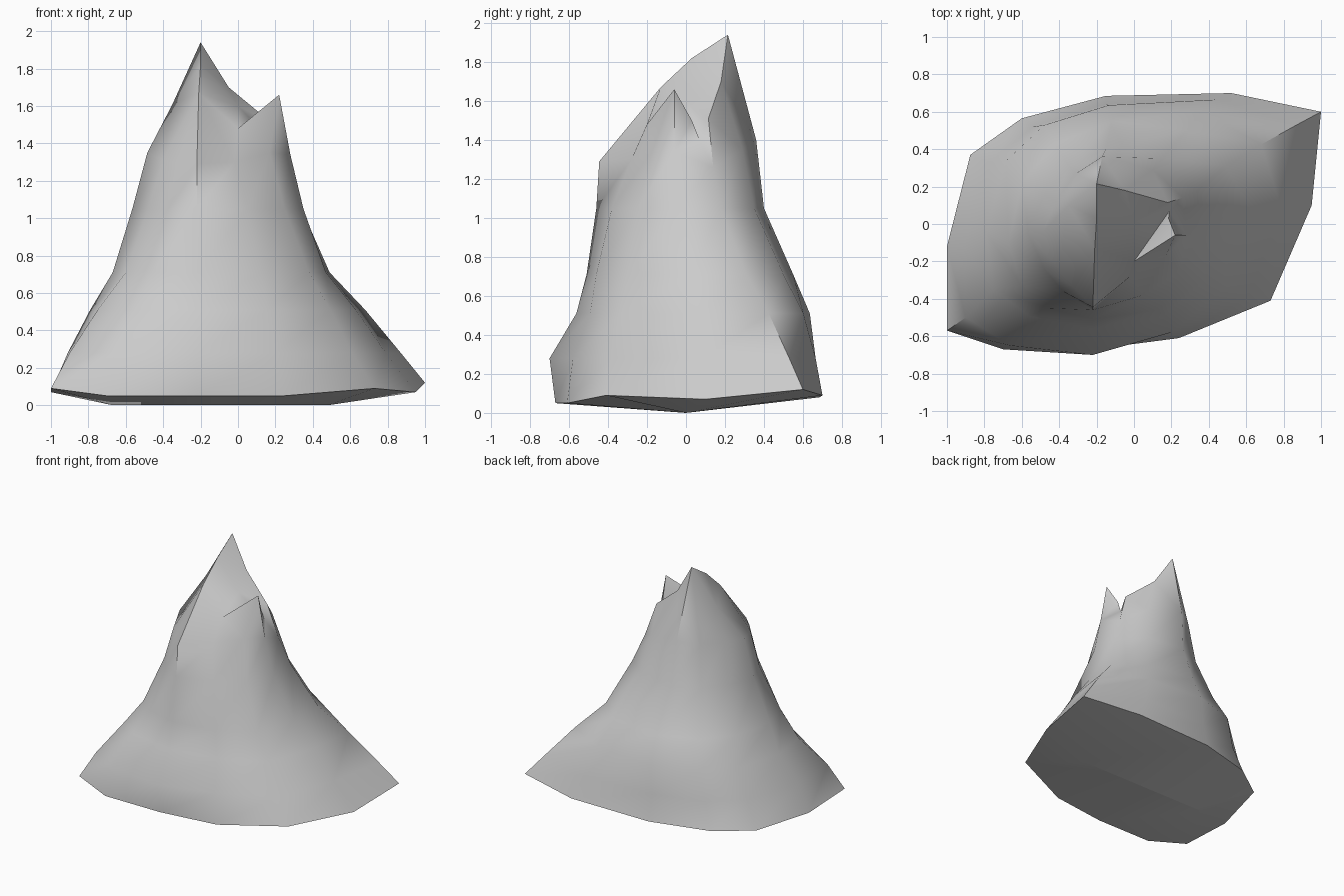
import bpy, bmesh

if "Cube" in bpy.data.objects:
    bpy.data.objects.remove(bpy.data.objects["Cube"])

# Horizontal outlines of the rock, 12 points each, counter-clockwise from front left
base = [(-1, -.57, .09), (-.7, -.67, .05), (-.22, -.67, .05), (.24, -.61, .05),
        (.73, -.41, .09), (.95, .1, .07), (1, .6, .12), (.52, .7, .09),
        (-.15, .685, .08), (-.6, .565, .08), (-.875, .37, .08), (-1, -.12, .07)]
foot = [(-.9, -.5), (-.66, -.65), (-.22, -.7), (.2, -.58), (.61, -.39), (.79, .08),
        (.87, .53), (.44, .665), (-.15, .64), (-.54, .52), (-.77, .33), (-.91, -.12)]
waist = [(-.6, -.33), (-.46, -.45), (-.22, -.51), (.12, -.46), (.38, -.3), (.47, .03),
         (.49, .31), (.28, .5), (-.12, .55), (-.42, .43), (-.6, .22), (-.67, -.1)]
chest = [(-.48, -.24), (-.38, -.36), (-.22, -.46), (.05, -.38), (.25, -.25), (.35, -.05),
         (.34, .18), (.15, .35), (-.15, .4), (-.35, .31), (-.48, .15), (-.565, -.05)]
shoulder = [(-.4, -.24, 1.31), (-.32, -.34, 1.3), (-.22, -.445, 1.29), (-.02, -.28, 1.3),
            (.17, -.17, 1.35), (.28, -.06, 1.34), (.26, .14, 1.26), (.1, .29, 1.35),
            (-.17, .36, 1.4), (-.31, .27, 1.38), (-.42, .12, 1.36), (-.485, -.04, 1.35)]


def level(outline, z):
    return [(x, y, z) for x, y in outline]


bulge = [((a[0] + b[0]) / 2, (a[1] + b[1]) / 2 + .035 * (1 - a[0]), .51)
         for a, b in zip(foot, waist)]
keel = [(max(-.67, min(.48, x)), 0, 0) for x, y, z in base]
layers = [keel, base, level(foot, .28), bulge, level(waist, .71), level(chest, 1.05), shoulder]

# Loft the body
bm = bmesh.new()
rings = [[bm.verts.new(p) for p in layer] for layer in layers]
for lo, hi in zip(rings, rings[1:]):
    for i in range(12):
        j = (i + 1) % 12
        bm.faces.new((lo[i], lo[j], hi[j], hi[i]))
bm.faces.new(rings[0])

# Summit points: tall peak and ridge, back rim, small front flake and the cleft between
top = rings[-1]
peak = bm.verts.new((-.2, .215, 1.94))
ridge_hi = bm.verts.new((-.2, .03, 1.82))
ridge_lo = bm.verts.new((-.21, -.13, 1.67))
west = bm.verts.new((-.35, .1, 1.61))
wall = bm.verts.new((0, .01, 1.6))
rim = bm.verts.new((-.05, .18, 1.7))
rim_end = bm.verts.new((.18, .115, 1.51))
flake = bm.verts.new((.22, -.06, 1.66))
flake_l = bm.verts.new((0, -.2, 1.48))
flake_r = bm.verts.new((.185, .03, 1.5))
cleft = bm.verts.new((.19, .07, 1.4))


def fan(hub, *rim_points):
    for a, b in zip(rim_points, rim_points[1:]):
        bm.faces.new((hub, a, b))


# West side and back of the tall peak
fan(ridge_lo, top[2], top[1], top[0], west, ridge_hi)
fan(west, top[0], top[11], top[10], top[9], peak, ridge_hi)
fan(peak, top[9], top[8], rim, ridge_hi)
fan(top[7], top[8], rim, rim_end, top[6])
# Front wall and cleft
fan(top[3], top[2], ridge_lo, flake_l, top[4])
fan(wall, flake_l, ridge_lo, ridge_hi, rim, rim_end, cleft, flake_l)
fan(cleft, rim_end, top[6], top[5], flake_r, flake_l)
# Front flake
fan(flake, flake_l, top[4], top[5], flake_r, flake_l)

bmesh.ops.remove_doubles(bm, verts=bm.verts, dist=.0005)
bmesh.ops.recalc_face_normals(bm, faces=bm.faces)
mesh = bpy.data.meshes.new("rock_spire")
bm.to_mesh(mesh)
bm.free()
rock = bpy.data.objects.new("rock_spire", mesh)
bpy.context.collection.objects.link(rock)

# Soft stone surface with hard creases at the base and ridge
bpy.context.view_layer.objects.active = rock
rock.select_set(True)
bpy.ops.object.shade_smooth_by_angle(angle=.95)
